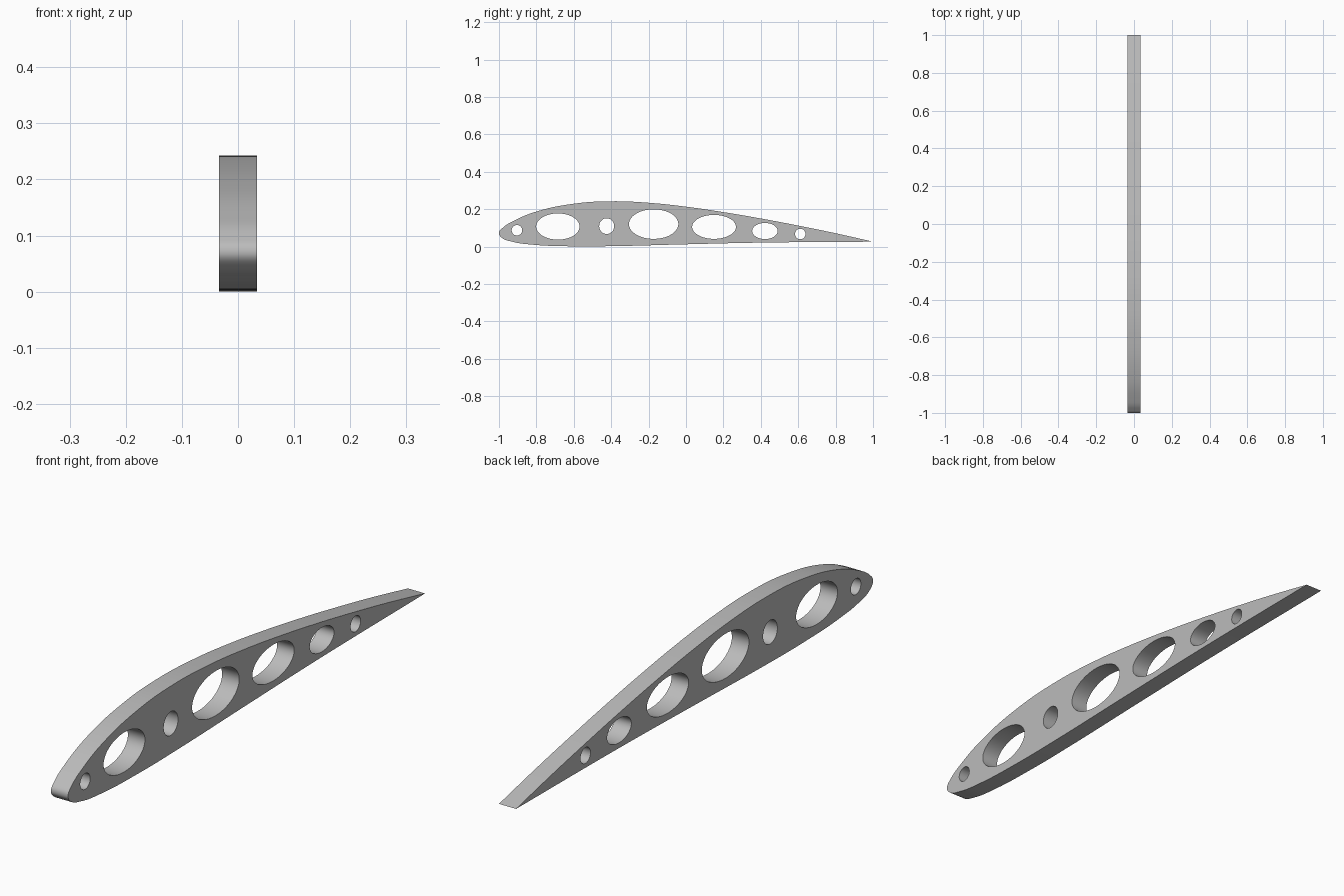
import bpy
import math
from mathutils import Matrix

cube = bpy.data.objects.get("Cube")
if cube:
    bpy.data.objects.remove(cube, do_unlink=True)

HALF_WIDTH = 0.0335

# Rib outline (y, z): tail, over the top to the nose, back along the underside
outline = [(1, .026), (.8, .071), (.6, .112), (.4, .15), (.2, .184), (0, .213),
           (-.2, .234), (-.4, .242), (-.6, .229), (-.8, .187), (-.92, .138),
           (-.98, .1), (-1, .072), (-.985, .047), (-.93, .026), (-.82, .01),
           (-.6, .001), (-.4, .002), (0, .012), (.4, .021)]

# Lightening holes: centre y, centre z, radius y, radius z
holes = [(-.904, .087, .028, .028), (-.685, .107, .116, .07),
         (-.424, .109, .04, .042), (-.173, .12, .132, .079),
         (.15, .105, .117, .064), (.422, .083, .068, .043),
         (.611, .067, .028, .028)]

curve = bpy.data.curves.new("wing_rib_profile", "CURVE")
curve.dimensions = "2D"
curve.fill_mode = "BOTH"
curve.extrude = HALF_WIDTH
curve.resolution_u = 10

# Smooth outer edge with a sharp tail
edge = curve.splines.new("BEZIER")
edge.bezier_points.add(len(outline) - 1)
for i, (point, (y, z)) in enumerate(zip(edge.bezier_points, outline)):
    point.co = (y, z, 0)
    kind = "VECTOR" if i == 0 else "AUTO"
    point.handle_left_type = point.handle_right_type = kind
edge.use_cyclic_u = True

# Elliptical holes
STEPS = 64
for cy, cz, ry, rz in holes:
    ring = curve.splines.new("POLY")
    ring.points.add(STEPS - 1)
    for i, point in enumerate(ring.points):
        a = math.tau * i / STEPS
        point.co = (cy + ry * math.cos(a), cz + rz * math.sin(a), 0, 1)
    ring.use_cyclic_u = True

# Turn the extruded profile into a mesh standing along y
rib = bpy.data.objects.new("wing_rib", curve)
bpy.context.collection.objects.link(rib)
bpy.ops.object.select_all(action="DESELECT")
rib.select_set(True)
bpy.context.view_layer.objects.active = rib
bpy.ops.object.convert(target="MESH")
rib = bpy.context.object
rib.name = "wing_rib"
rib.data.transform(Matrix(((0, 0, 1, 0), (1, 0, 0, 0), (0, 1, 0, 0), (0, 0, 0, 1))))

# Weld the caps to the walls so the rib is one closed solid
bpy.ops.object.mode_set(mode="EDIT")
bpy.ops.mesh.select_all(action="SELECT")
bpy.ops.mesh.remove_doubles(threshold=0.00001)
bpy.ops.mesh.normals_make_consistent(inside=False)
bpy.ops.object.mode_set(mode="OBJECT")
bpy.ops.object.shade_smooth_by_angle(angle=math.radians(30))

# Plain grey finish
grey = bpy.data.materials.new("light grey")
grey.use_nodes = True
colour = (0.5, 0.5, 0.5, 1)
grey.diffuse_color = colour
grey.node_tree.nodes["Principled BSDF"].inputs["Base Color"].default_value = colour
rib.data.materials.clear()
rib.data.materials.append(grey)
